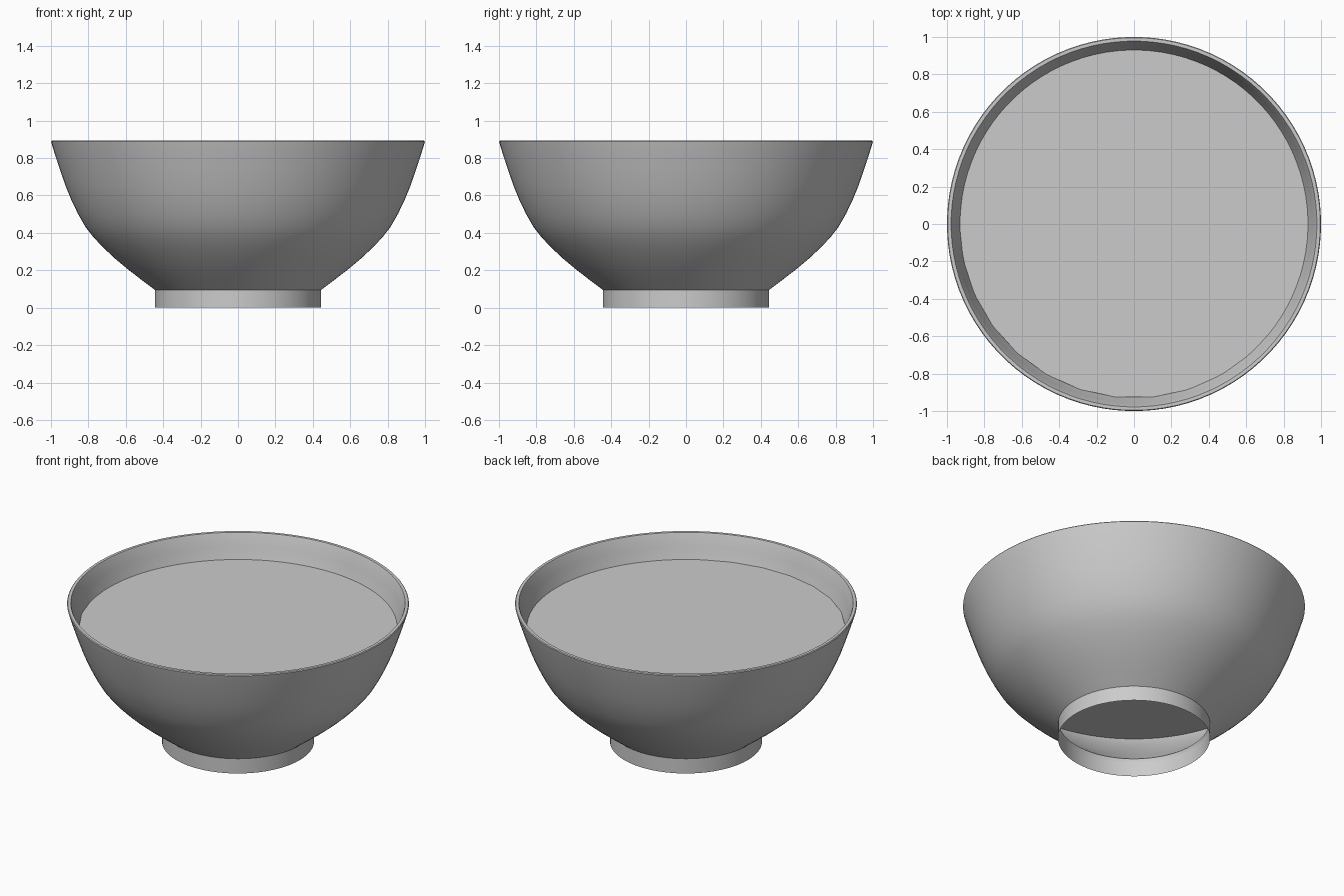
import bpy, bmesh, math

if "Cube" in bpy.data.objects:
    bpy.data.objects.remove(bpy.data.objects["Cube"])


def lathe(name, profile, sides, close=False, caps=False, centre=(0, 0)):
    """Spin a list of (radius, height) points around the z axis."""
    bm = bmesh.new()
    rings = []
    for r, z in profile:
        rings.append([bm.verts.new((centre[0] + r * math.sin(2 * math.pi * (i + 0.5) / sides),
                                    centre[1] - r * math.cos(2 * math.pi * (i + 0.5) / sides), z))
                      for i in range(sides)])
    pairs = list(zip(rings, rings[1:]))
    if close:
        pairs.append((rings[-1], rings[0]))
    for a, b in pairs:
        for i in range(sides):
            j = (i + 1) % sides
            bm.faces.new((a[i], a[j], b[j], b[i]))
    if caps:
        bm.faces.new(rings[0][::-1])
        bm.faces.new(rings[-1])
    mesh = bpy.data.meshes.new(name)
    bm.to_mesh(mesh)
    bm.free()
    obj = bpy.data.objects.new(name, mesh)
    bpy.context.collection.objects.link(obj)
    bpy.ops.object.select_all(action='DESELECT')
    obj.select_set(True)
    bpy.context.view_layer.objects.active = obj
    bpy.ops.object.shade_smooth_by_angle(angle=math.radians(35))
    return obj


# Bowl wall: thin curved shell, open at the bottom
outer = [(0.445, 0.095), (0.515, 0.148), (0.585, 0.202), (0.655, 0.26), (0.715, 0.316),
         (0.77, 0.373), (0.815, 0.43), (0.855, 0.5), (0.89, 0.572), (0.922, 0.65),
         (0.952, 0.736), (0.978, 0.815), (0.995, 0.87), (1.0, 0.888), (0.996, 0.893)]
inner = [(0.978, 0.893), (0.974, 0.885), (0.955, 0.815), (0.929, 0.736), (0.899, 0.655),
         (0.868, 0.58), (0.833, 0.51), (0.795, 0.443), (0.752, 0.387), (0.698, 0.331),
         (0.64, 0.275), (0.572, 0.219), (0.5, 0.163), (0.44, 0.115)]
lathe("bowl", outer + inner, 96, close=True)

# Foot ring: thin open band
lathe("foot_ring", [(0.445, 0), (0.445, 0.096)], 96)

# Contents: flat filling with a coarser outline, resting inside the wall
lathe("filling", [(0.82, 0.46), (0.875, 0.57), (0.91, 0.66), (0.936, 0.74)], 30,
      caps=True, centre=(0.002, 0.005))
